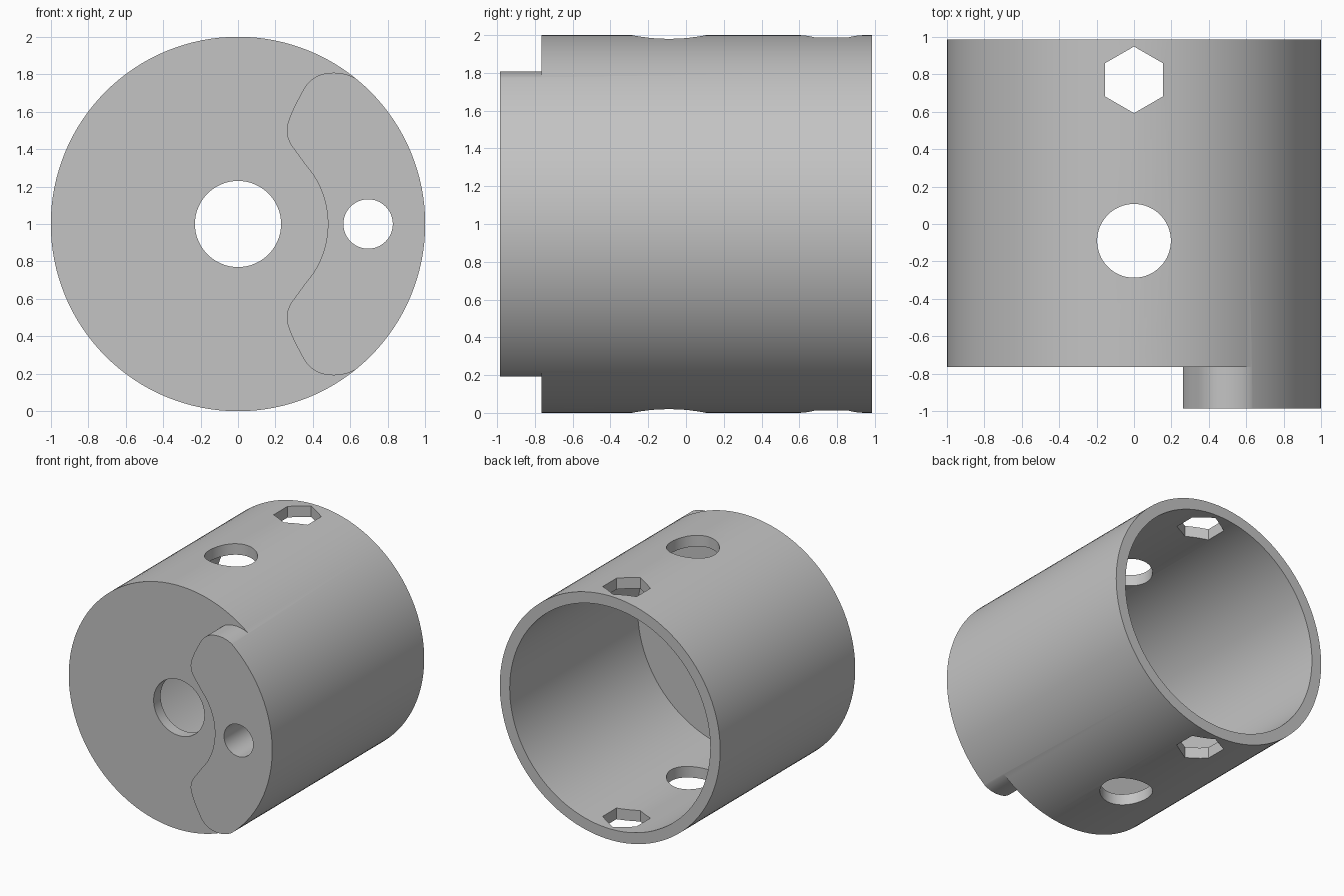
import bpy, bmesh, math
from mathutils import Vector

cube = bpy.data.objects.get("Cube")
if cube:
    bpy.data.objects.remove(cube, do_unlink=True)

FRONT, STEP, BACK = -0.985, -0.765, 0.985
WALL = 0.09

grey = bpy.data.materials.new("plain_grey")
grey.use_nodes = True
grey.diffuse_color = (0.55, 0.55, 0.55, 1)
grey.node_tree.nodes["Principled BSDF"].inputs["Base Color"].default_value = (0.55, 0.55, 0.55, 1)


def circle(cx, cy, r, n, start=0.0):
    return [(cx + r * math.cos(start + math.tau * i / n),
             cy + r * math.sin(start + math.tau * i / n)) for i in range(n)]


def prism(name, outline, lo, hi, axis):
    """Extrude an outline along y (outline is x, z) or z (outline is x, y)."""
    place = (lambda a, b, t: (a, t, b + 1)) if axis == "y" else (lambda a, b, t: (a, b, t))
    bm = bmesh.new()
    base = bm.faces.new([bm.verts.new(place(a, b, lo)) for a, b in outline])
    side = bmesh.ops.extrude_face_region(bm, geom=[base])["geom"]
    move = Vector(place(0, 0, hi)) - Vector(place(0, 0, lo))
    bmesh.ops.translate(bm, vec=move, verts=[v for v in side if isinstance(v, bmesh.types.BMVert)])
    bmesh.ops.recalc_face_normals(bm, faces=bm.faces)
    mesh = bpy.data.meshes.new(name)
    bm.to_mesh(mesh)
    bm.free()
    mesh.materials.append(grey)
    obj = bpy.data.objects.new(name, mesh)
    bpy.context.collection.objects.link(obj)
    return obj


def smooth_path(pts, steps=5):
    """Catmull-Rom curve through the points."""
    p = [Vector(q) for q in [pts[0]] + pts + [pts[-1]]]
    out = []
    for a, b, c, d in zip(p, p[1:], p[2:], p[3:]):
        for i in range(steps):
            t = i / steps
            v = 0.5 * (2 * b + (c - a) * t + (2 * a - 5 * b + 4 * c - d) * t * t
                       + (3 * b - a - 3 * c + d) * t ** 3)
            out.append(tuple(v))
    return out + [tuple(p[-1])]


# Edge of the raised front boss: rounded lobe, then an arc about the centre hole
lobe = [(0.652, 0.765), (0.585, 0.797), (0.508, 0.808), (0.43, 0.793), (0.37, 0.748),
        (0.326, 0.674), (0.285, 0.59), (0.261, 0.51), (0.274, 0.44), (0.326, 0.364)]
arc = [(0.48 * math.cos(math.radians(a)), 0.48 * math.sin(math.radians(a)))
       for a in (42, 32, 22, 11)]
half = lobe + arc
edge = smooth_path(half + [(0.48, 0)] + [(x, -z) for x, z in reversed(half)])
recess = [(0.8, 0.8), *edge, (0.8, -0.8), (0.8, -1.3), (-1.3, -1.3), (-1.3, 1.3), (0.8, 1.3)]

# Cup body, and the cutters that shape it
body = prism("cup_body", circle(0, 0, 1, 128), FRONT, BACK, "y")
cutters = [
    prism("front_recess_cutter", recess, FRONT - 0.2, STEP, "y"),
    prism("cavity_cutter", circle(0, 0, 1 - WALL, 128), STEP + WALL, BACK + 0.2, "y"),
    prism("centre_hole_cutter", circle(0, 0, 0.23, 64), -1.3, 0, "y"),
    prism("pin_hole_cutter", circle(0.695, 0, 0.132, 48), -1.3, 0, "y"),
    prism("round_hole_cutter", circle(0, -0.09, 0.197, 64), -0.3, 2.3, "z"),
    prism("hex_hole_cutter", circle(0, 0.77, 0.178, 6, math.pi / 2), -0.3, 2.3, "z"),
]
for cutter in cutters:
    cut = body.modifiers.new(cutter.name, "BOOLEAN")
    cut.operation = "DIFFERENCE"
    cut.solver = "EXACT"
    cut.object = cutter

# Apply the cuts and drop the helpers
bpy.context.view_layer.update()
graph = bpy.context.evaluated_depsgraph_get()
result = bpy.data.meshes.new_from_object(body.evaluated_get(graph))
body.modifiers.clear()
body.data = result
for cutter in cutters:
    bpy.data.objects.remove(cutter, do_unlink=True)

bpy.ops.object.select_all(action="DESELECT")
bpy.context.view_layer.objects.active = body
body.select_set(True)
bpy.ops.object.shade_smooth_by_angle(angle=math.radians(30))
